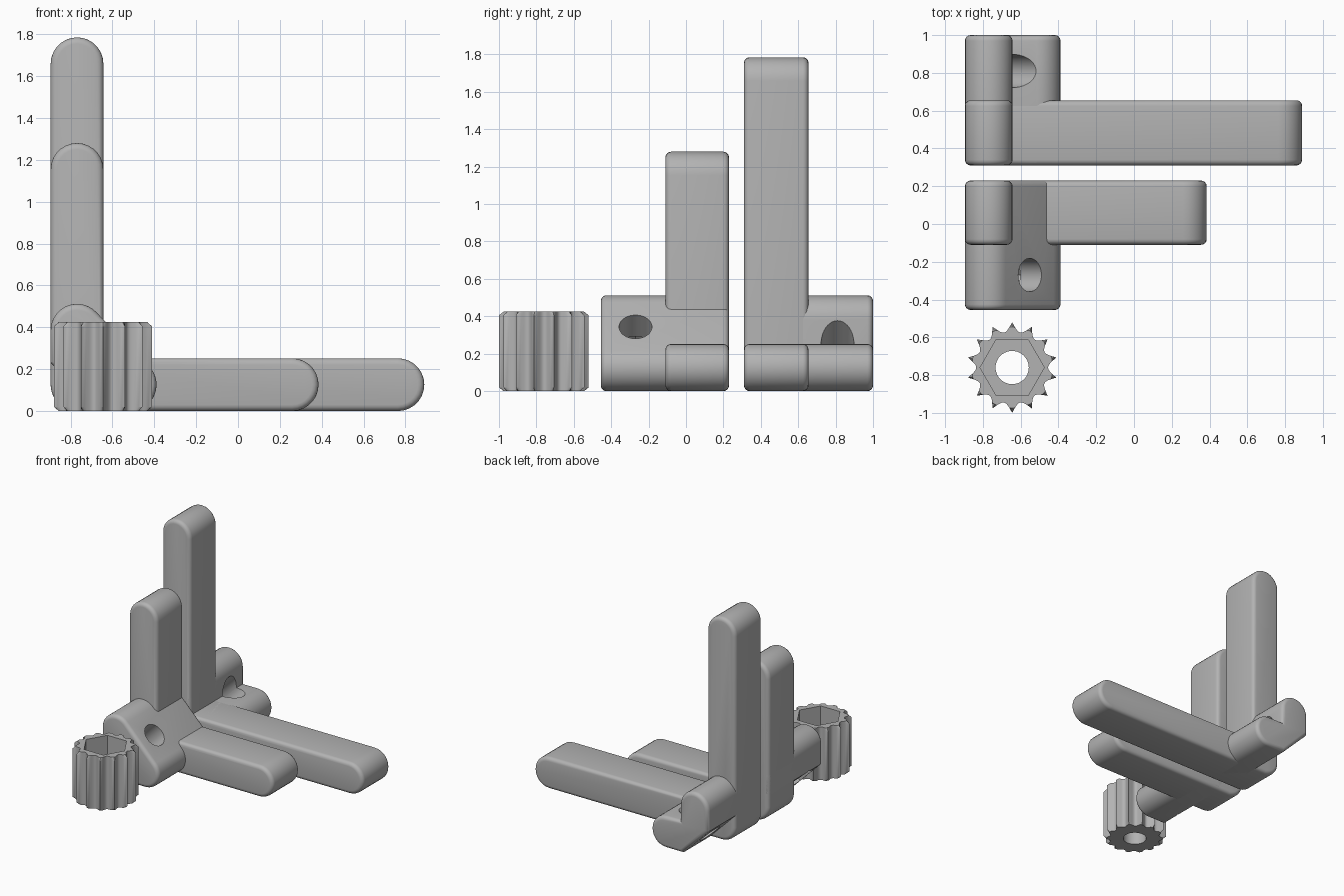
import bpy
import bmesh
from math import cos, sin, pi, radians
from mathutils import Matrix, Vector

cube = bpy.data.objects.get("Cube")
if cube:
    bpy.data.objects.remove(cube)

R = 0.126            # half thickness of every arm
LEFT = -0.895        # outer side of the upright arms
CX = LEFT + R        # centre line of the upright arms
INNER = (LEFT + 2 * R, 2 * R)
FOOT_TOP = (CX, 0.386)
FOOT_SIDE = (-0.515, R)

grey = bpy.data.materials.new("Light grey plastic")
grey.use_nodes = True
colour = (0.45, 0.45, 0.45, 1)
grey.diffuse_color = colour
grey.node_tree.nodes["Principled BSDF"].inputs["Base Color"].default_value = colour


def add_object(name, bm):
    bmesh.ops.recalc_face_normals(bm, faces=bm.faces)
    mesh = bpy.data.meshes.new(name)
    bm.to_mesh(mesh)
    bm.free()
    mesh.materials.append(grey)
    obj = bpy.data.objects.new(name, mesh)
    bpy.context.collection.objects.link(obj)
    return obj


def arc(centre, start, end, steps=14):
    """Points of a round end in the x-z plane, angles in degrees."""
    angles = [radians(start + (end - start) * i / steps) for i in range(steps + 1)]
    return [(centre[0] + R * cos(a), centre[1] + R * sin(a)) for a in angles]


def slab(name, outline, y0, y1, round_edge=0.03):
    """Extrude an x-z outline along y and round both end rims."""
    bm = bmesh.new()
    face = bm.faces.new([bm.verts.new((x, y0, z)) for x, z in outline])
    ext = bmesh.ops.extrude_face_region(bm, geom=[face], use_keep_orig=True)
    moved = [g for g in ext["geom"] if isinstance(g, bmesh.types.BMVert)]
    bmesh.ops.translate(bm, verts=moved, vec=(0, y1 - y0, 0))
    bmesh.ops.recalc_face_normals(bm, faces=bm.faces)
    rims = [e for e in bm.edges if abs(e.verts[0].co.y - e.verts[1].co.y) < 1e-5]
    bmesh.ops.bevel(bm, geom=rims, offset=round_edge, segments=4, profile=0.5,
                    affect='EDGES', clamp_overlap=False)
    return add_object(name, bm)


def rod(name, sides, radius, length, matrix):
    bm = bmesh.new()
    bmesh.ops.create_cone(bm, cap_ends=True, segments=sides, radius1=radius,
                          radius2=radius, depth=length, matrix=matrix)
    return add_object(name, bm)


def cut(obj, cutter):
    mod = obj.modifiers.new("cut", 'BOOLEAN')
    mod.operation = 'DIFFERENCE'
    mod.solver = 'EXACT'
    mod.object = cutter
    bpy.context.view_layer.objects.active = obj
    bpy.ops.object.modifier_apply(modifier=mod.name)
    bpy.data.objects.remove(cutter)


def arms(name, reach, height, y0, y1):
    """Upright and flat arm joined in a rounded corner."""
    outline = (arc((reach - R, R), -90, 90) + [INNER]
               + arc((CX, height - R), 0, 180) + arc((CX, R), 180, 270))
    return slab(name, outline, y0, y1)


def diagonal(y, along=0.0):
    """Frame whose z axis is the screw axis, measured from the inner corner."""
    axis = Vector((1, 0, 1)).normalized()
    place = Vector((INNER[0], y, INNER[1])) + axis * along
    return Matrix.Translation(place) @ Matrix.Rotation(pi / 4, 4, 'Y')


# Outer bracket: long arms and an angled foot behind them
CHAMFER = 0.23
back_corner = [(LEFT, CHAMFER), (LEFT + CHAMFER, 0)]
outer_arms = arms("outer_bracket_arms", 0.89, 1.785, 0.31, 0.655)
outer_foot = slab("outer_bracket_foot",
                  arc(FOOT_SIDE, -90, 90) + [INNER] + arc(FOOT_TOP, 0, 180) + back_corner,
                  0.31, 1.0)
cut(outer_foot, rod("screw_cutter", 40, 0.088, 1.5, diagonal(0.81)))

# Inner bracket: short arms and a filled foot in front of them
inner_arms = arms("inner_bracket_arms", 0.385, 1.28, -0.11, 0.23)
inner_foot = slab("inner_bracket_foot",
                  arc(FOOT_SIDE, -90, 45) + arc(FOOT_TOP, 45, 180) + back_corner,
                  -0.455, 0.23)
cut(inner_foot, rod("screw_cutter", 40, 0.088, 1.5, diagonal(-0.27)))
cut(inner_foot, rod("bolt_head_cutter", 6, 0.168, 0.4,
                    diagonal(-0.27, -0.23) @ Matrix.Rotation(pi / 2, 4, 'Z')))

# Knob: scalloped grip with trimmed tooth ends
TEETH, STEPS = 14, 12
KX, KY, KH = -0.645, -0.76, 0.425
bm = bmesh.new()
rings = []
for z, limit in ((0, 0.215), (0.02, 0.24), (KH - 0.02, 0.24), (KH, 0.215)):
    ring = []
    for i in range(TEETH * STEPS):
        u = abs((i % STEPS) / STEPS * 2 - 1)
        r = min(limit, 0.19 + 0.05 * u ** 2)
        a = 2 * pi * i / (TEETH * STEPS) + pi / 2
        ring.append(bm.verts.new((KX + r * cos(a), KY + r * sin(a), z)))
    rings.append(ring)
for low, high in zip(rings, rings[1:]):
    for i in range(len(low)):
        bm.faces.new((low[i - 1], low[i], high[i], high[i - 1]))
bm.faces.new(rings[0])
bm.faces.new(rings[-1])
knob = add_object("knob", bm)
cut(knob, rod("bore_cutter", 40, 0.088, 1.5, Matrix.Translation((KX, KY, 0))))
cut(knob, rod("nut_cutter", 6, 0.17, 0.6,
              Matrix.Translation((KX, KY, 0.45)) @ Matrix.Rotation(pi / 2, 4, 'Z')))

# Smooth the round surfaces and keep hard edges
for obj in (outer_arms, outer_foot, inner_arms, inner_foot, knob):
    bpy.ops.object.select_all(action='DESELECT')
    obj.select_set(True)
    bpy.context.view_layer.objects.active = obj
    bpy.ops.object.shade_smooth_by_angle(angle=radians(30))
